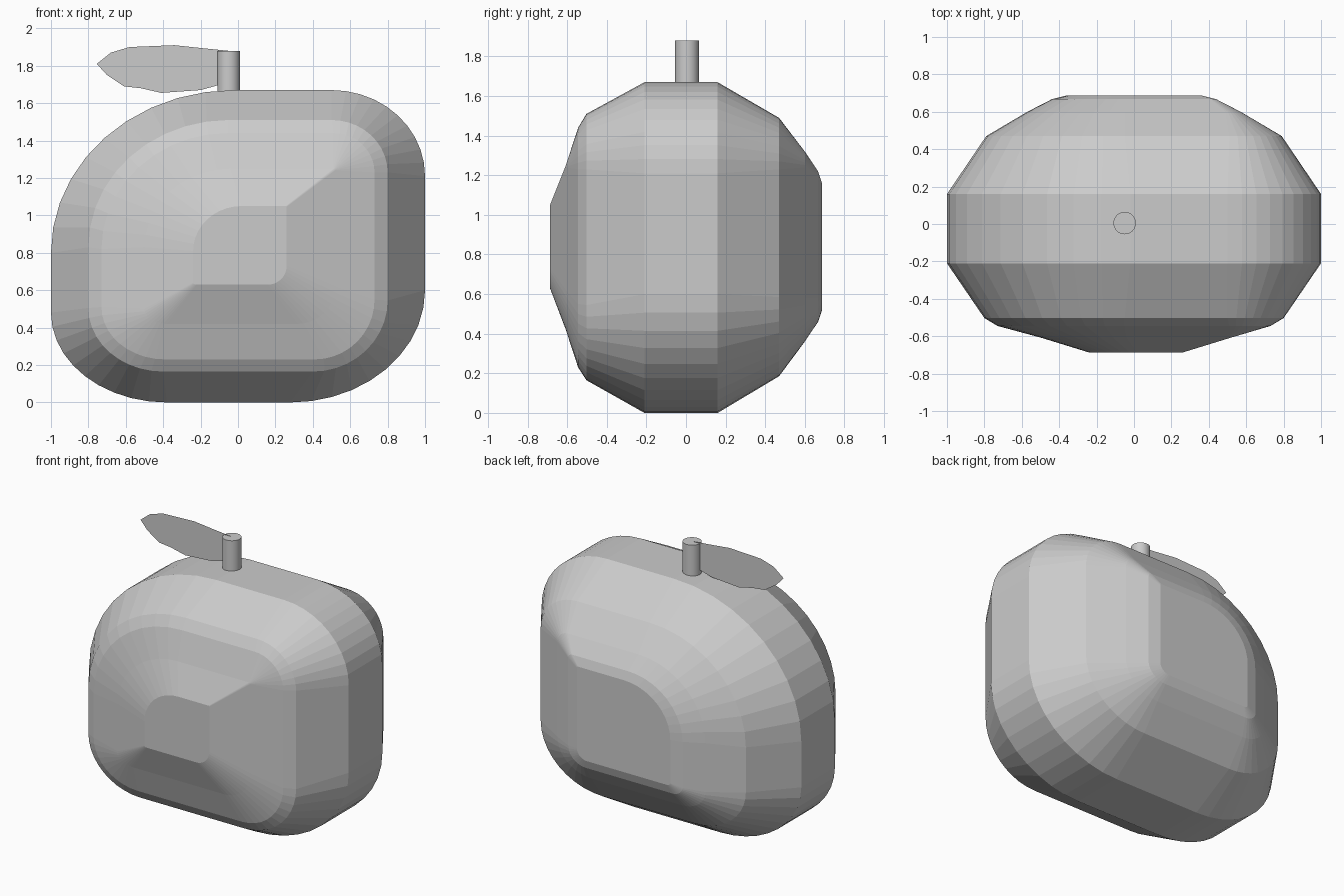
import bpy, bmesh
from math import sin, cos, pi

if "Cube" in bpy.data.objects:
    bpy.data.objects.remove(bpy.data.objects["Cube"])

SEGS = 10  # facets per rounded corner


def add_object(name, bm):
    bmesh.ops.recalc_face_normals(bm, faces=bm.faces)
    mesh = bpy.data.meshes.new(name)
    bm.to_mesh(mesh)
    bm.free()
    obj = bpy.data.objects.new(name, mesh)
    bpy.context.collection.objects.link(obj)
    return obj


def rounded_section(y, x0, x1, z0, z1, radii):
    """Rectangle in xz with an (rx, rz) rounding per corner: TR, TL, BL, BR."""
    corners = [(x1, z1, 1, 1), (x0, z1, -1, 1), (x0, z0, -1, -1), (x1, z0, 1, -1)]
    pts = []
    for i, ((x, z, sx, sz), (rx, rz)) in enumerate(zip(corners, radii)):
        for k in range(SEGS + 1):
            a = (i + k / SEGS) * pi / 2
            pts.append((x - sx * rx + rx * cos(a), y, z - sz * rz + rz * sin(a)))
    return pts


# Body: rounded sections lofted from front to back
FULL = [(.50, .46), (.98, .87), (.62, .48), (.72, .60)]
sections = [
    (-.687, -.24, .26, .63, 1.05, [(.005, .005), (.26, .24), (.02, .01), (.10, .10)]),
    (-.607, -.50, .52, .42, 1.25, [(.01, .01), (.46, .42), (.12, .08), (.20, .20)]),
    (-.545, -.73, .73, .23, 1.44, [(.22, .21), (.68, .62), (.34, .28), (.32, .32)]),
    (-.503, -.80, .80, .165, 1.51, [(.30, .28), (.75, .68), (.40, .34), (.40, .38)]),
    (-.21, -1, 1, 0, 1.67, FULL),
    (.16, -1, 1, 0, 1.67, FULL),
    (.47, -.79, .79, .185, 1.49, [(.28, .26), (.74, .67), (.40, .32), (.48, .40)]),
    (.60, -.57, .57, .36, 1.32, [(.08, .08), (.52, .48), (.18, .14), (.26, .22)]),
    (.667, -.44, .44, .46, 1.22, [(.03, .03), (.42, .38), (.08, .06), (.14, .12)]),
    (.687, -.36, .36, .52, 1.16, [(.01, .01), (.36, .32), (.03, .02), (.08, .07)]),
]
bm = bmesh.new()
rings = [[bm.verts.new(p) for p in rounded_section(*s)] for s in sections]
n = len(rings[0])
for a, b in zip(rings, rings[1:]):
    for i in range(n):
        j = (i + 1) % n
        bm.faces.new((a[i], a[j], b[j], b[i]))
bm.faces.new(rings[0])
bm.faces.new(rings[-1])
add_object("fruit_body", bm)

# Stem
bpy.ops.mesh.primitive_cylinder_add(vertices=32, radius=.06, depth=.24,
                                    location=(-.05, .005, 1.76))
stem = bpy.context.object
stem.name = "stem"
bpy.ops.object.shade_smooth_by_angle(angle=.6)

# Leaf: flat blade growing from the stem
outline = [(-.05, 1.88), (-.2, 1.895), (-.34, 1.91), (-.58, 1.9), (-.68, 1.87),
           (-.755, 1.81), (-.70, 1.75), (-.61, 1.69), (-.52, 1.68), (-.41, 1.655),
           (-.2, 1.67), (-.11, 1.695), (-.05, 1.74)]
bm = bmesh.new()
bm.faces.new([bm.verts.new((x, .005, z)) for x, z in outline])
add_object("leaf", bm)
